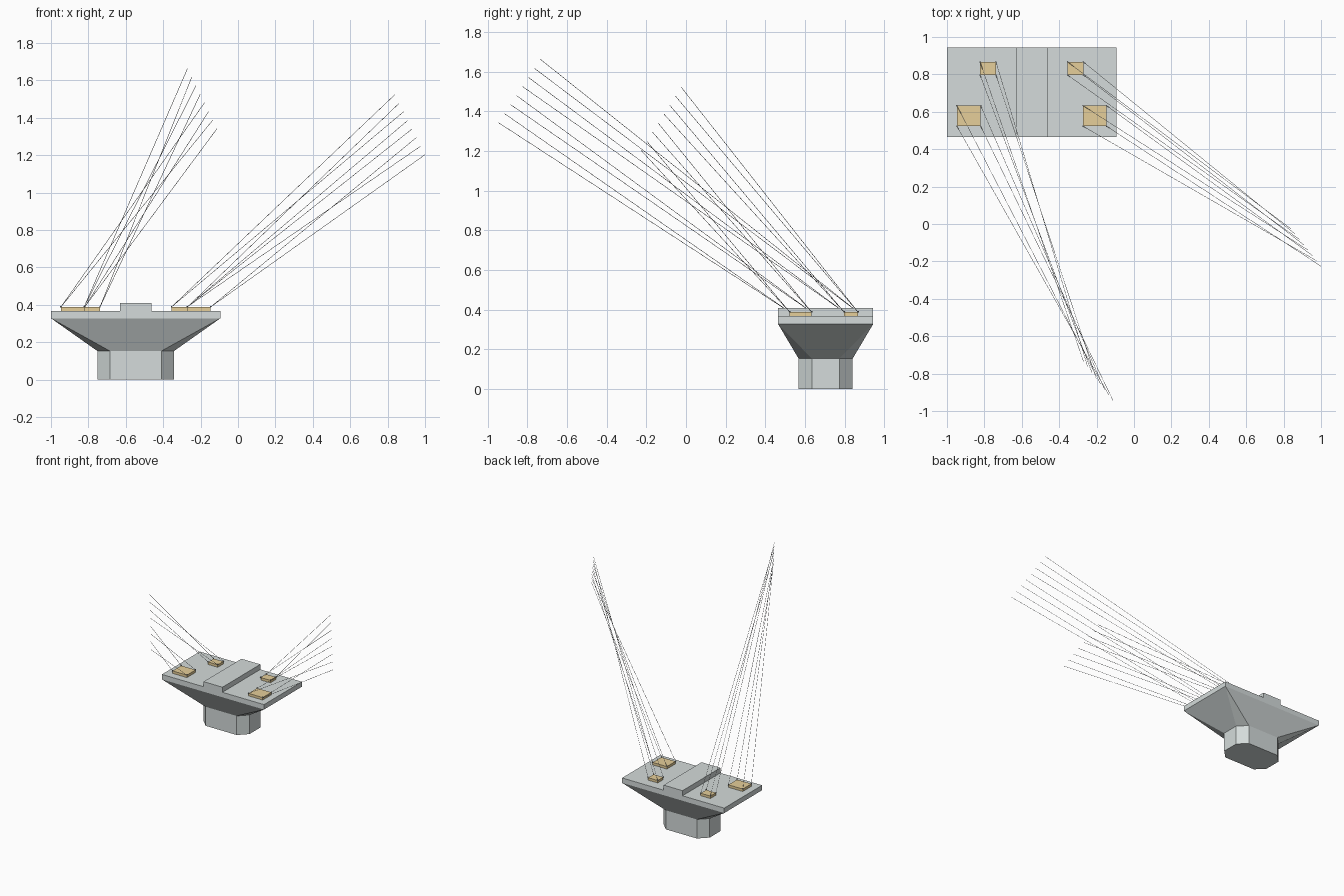
import bpy, bmesh
from mathutils import Vector

if "Cube" in bpy.data.objects:
    bpy.data.objects.remove(bpy.data.objects["Cube"])


def material(name, rgb):
    m = bpy.data.materials.new(name)
    m.diffuse_color = (*rgb, 1.0)
    m.use_nodes = True
    m.node_tree.nodes["Principled BSDF"].inputs["Base Color"].default_value = m.diffuse_color
    return m


CONCRETE = material("pale_concrete", (0.66, 0.71, 0.705))
TAN = material("tan_plate", (0.79, 0.62, 0.32))
STEEL = material("steel_cable", (0.42, 0.43, 0.44))


def finish(bm, name, mat):
    bmesh.ops.recalc_face_normals(bm, faces=bm.faces)
    me = bpy.data.meshes.new(name)
    bm.to_mesh(me)
    bm.free()
    me.materials.append(mat)
    ob = bpy.data.objects.new(name, me)
    bpy.context.collection.objects.link(ob)
    return ob


def box(name, x0, x1, y0, y1, z0, z1, mat):
    bm = bmesh.new()
    bmesh.ops.create_cube(bm, size=1)
    for v in bm.verts:
        v.co = ((x0 + x1) / 2 + v.co.x * (x1 - x0),
                (y0 + y1) / 2 + v.co.y * (y1 - y0),
                (z0 + z1) / 2 + v.co.z * (z1 - z0))
    return finish(bm, name, mat)


# Pier: chamfered shaft flaring into a rectangular head
CX, CY = -0.547, 0.704
HX, HY = 0.453, 0.24           # head half sizes
SX, SY, CH = 0.205, 0.136, 0.067   # shaft half sizes and chamfer
Z_NECK, Z_HEAD, Z_DECK = 0.153, 0.328, 0.368

signs = [(1, 1), (-1, 1), (-1, -1), (1, -1)]
octagon = []
for i, (sx, sy) in enumerate(signs):
    pair = [(sx * SX, sy * (SY - CH)), (sx * (SX - CH), sy * SY)]
    octagon += pair if i % 2 == 0 else pair[::-1]

bm = bmesh.new()
foot = [bm.verts.new((CX + x, CY + y, 0)) for x, y in octagon]
neck = [bm.verts.new((CX + x, CY + y, Z_NECK)) for x, y in octagon]
head = [bm.verts.new((CX + sx * HX, CY + sy * HY, Z_HEAD)) for sx, sy in signs]
deck = [bm.verts.new((CX + sx * HX, CY + sy * HY, Z_DECK)) for sx, sy in signs]
bm.faces.new(foot[::-1])
bm.faces.new(deck)
for i in range(8):
    j = (i + 1) % 8
    bm.faces.new((foot[i], foot[j], neck[j], neck[i]))
for i in range(4):
    j = (i + 1) % 4
    a, b, c = neck[2 * i], neck[2 * i + 1], neck[(2 * i + 2) % 8]
    bm.faces.new((a, b, head[i]))              # chamfer runs up to the corner
    bm.faces.new((b, c, head[j], head[i]))     # broad flare side
    bm.faces.new((head[i], head[j], deck[j], deck[i]))
finish(bm, "pier", CONCRETE)

# Raised rib across the middle of the deck
box("deck_rib", -0.63, -0.463, CY - HY, CY + HY, Z_DECK, 0.409, CONCRETE)

# Bearing plates with a fan of cables on each side
Z_PLATE = 0.388
FRONT_Y, BACK_Y = (0.523, 0.633), (0.797, 0.867)
fans = {
    "left": ((-0.823, -0.738), (-0.947, -0.82),
             Vector((-0.27, -0.735, 1.663)), Vector((-0.112, -0.944, 1.342))),
    "right": ((-0.356, -0.271), (-0.273, -0.147),
              Vector((0.838, -0.025, 1.523)), Vector((0.999, -0.225, 1.202))),
}


def add_cable(bm, a, b, radius):
    d = b - a
    mat = d.to_track_quat('Z', 'Y').to_matrix().to_4x4()
    mat.translation = (a + b) / 2
    bmesh.ops.create_cone(bm, cap_ends=True, segments=6, radius1=radius,
                          radius2=radius, depth=d.length, matrix=mat)


for side, (back_x, front_x, tip0, tip1) in fans.items():
    feet = []
    for row, xs, ys in (("back", back_x, BACK_Y), ("front", front_x, FRONT_Y)):
        box(f"{side}_{row}_plate", *xs, *ys, Z_DECK, Z_PLATE, TAN)
        feet += [Vector((x, y, Z_PLATE)) for y in ys[::-1] for x in xs]
    cables, anchors = bmesh.new(), bmesh.new()
    for k, p in enumerate(feet):
        add_cable(cables, p, tip0.lerp(tip1, k / 7), 0.0012)
        # small socket where the cable meets the plate corner
        add_cable(anchors, p - Vector((0, 0, 0.002)),
                  p + Vector((0, 0, 0.006)), 0.004)
    finish(cables, f"{side}_cables", STEEL)
    finish(anchors, f"{side}_cable_anchors", STEEL)
